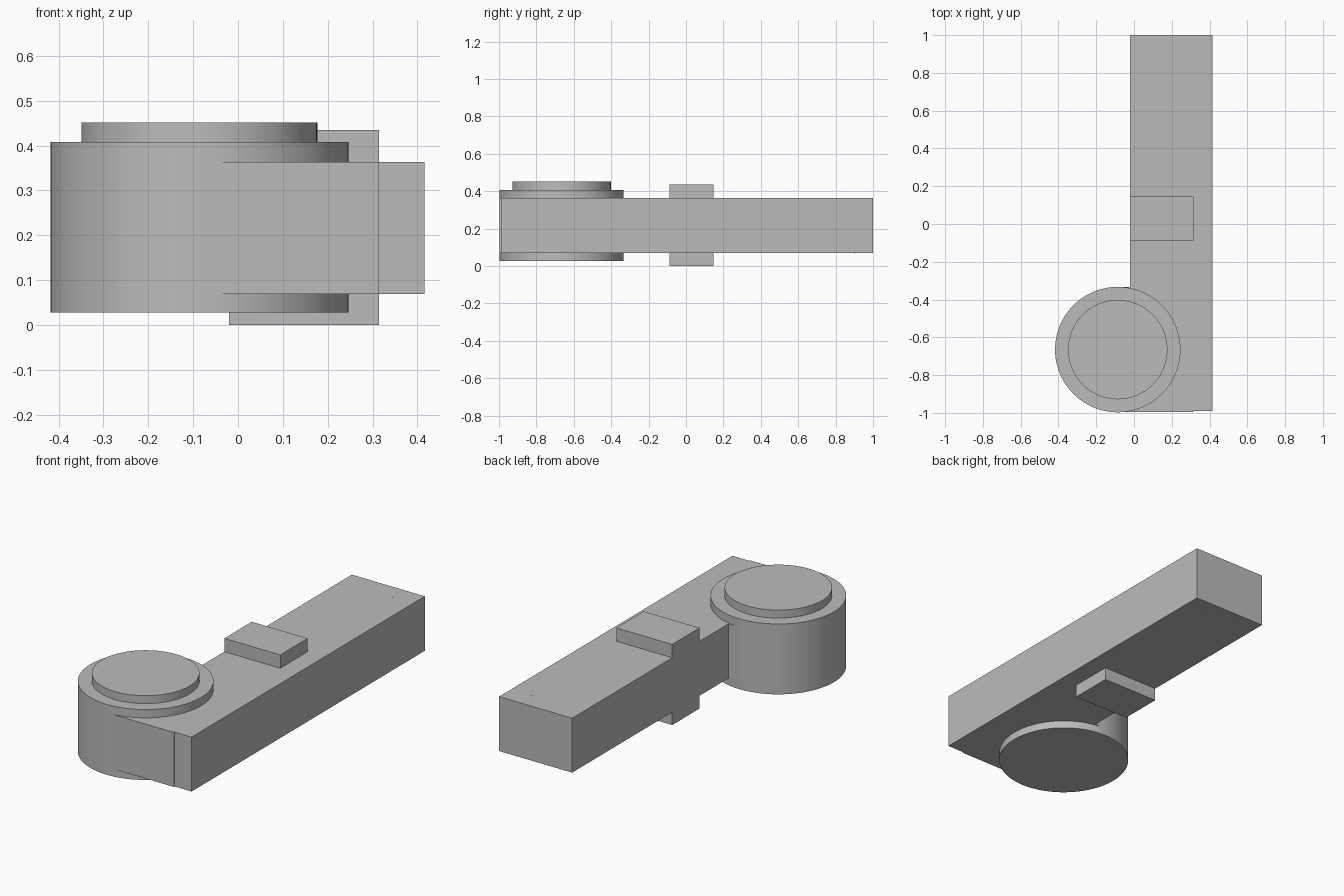
import bpy
import math

cube = bpy.data.objects.get("Cube")
if cube:
    bpy.data.objects.remove(cube, do_unlink=True)

grey = bpy.data.materials.new("plain grey")
grey.use_nodes = True
colour = (0.5, 0.5, 0.5, 1)
grey.diffuse_color = colour
grey.node_tree.nodes["Principled BSDF"].inputs["Base Color"].default_value = colour


def box(name, x, y, z):
    """Box from (low, high) ranges on each axis."""
    bpy.ops.mesh.primitive_cube_add(size=1, location=[sum(r) / 2 for r in (x, y, z)])
    ob = bpy.context.object
    ob.name = name
    ob.scale = [r[1] - r[0] for r in (x, y, z)]
    bpy.ops.object.transform_apply(location=False, rotation=False, scale=True)
    ob.data.materials.append(grey)


def disc(name, centre, radius, z, sides=96):
    """Upright smooth cylinder between two heights."""
    bpy.ops.mesh.primitive_cylinder_add(
        vertices=sides, radius=radius, depth=z[1] - z[0],
        location=(centre[0], centre[1], sum(z) / 2))
    ob = bpy.context.object
    ob.name = name
    bpy.ops.object.shade_smooth_by_angle(angle=math.radians(30))
    ob.data.materials.append(grey)


# Long bar and the slightly wider block joining it to the drum
bar_z = (0.069, 0.363)
box("long_bar", (-0.02, 0.416), (-0.99, 1.0), bar_z)
box("drum_joint", (-0.087, 0.314), (-0.996, -0.334), bar_z)

# Tab standing out above and below the bar
box("cross_tab", (-0.02, 0.314), (-0.088, 0.146), (0.0, 0.435))

# Round drum with a raised cap
drum_centre = (-0.086, -0.665)
disc("drum", drum_centre, 0.332, (0.028, 0.408))
disc("drum_cap", drum_centre, 0.263, (0.40, 0.451))

# Tiny pin through the far end of the bar
disc("end_pin", (0.292, 0.9), 0.003, (0.068, 0.364), 12)
